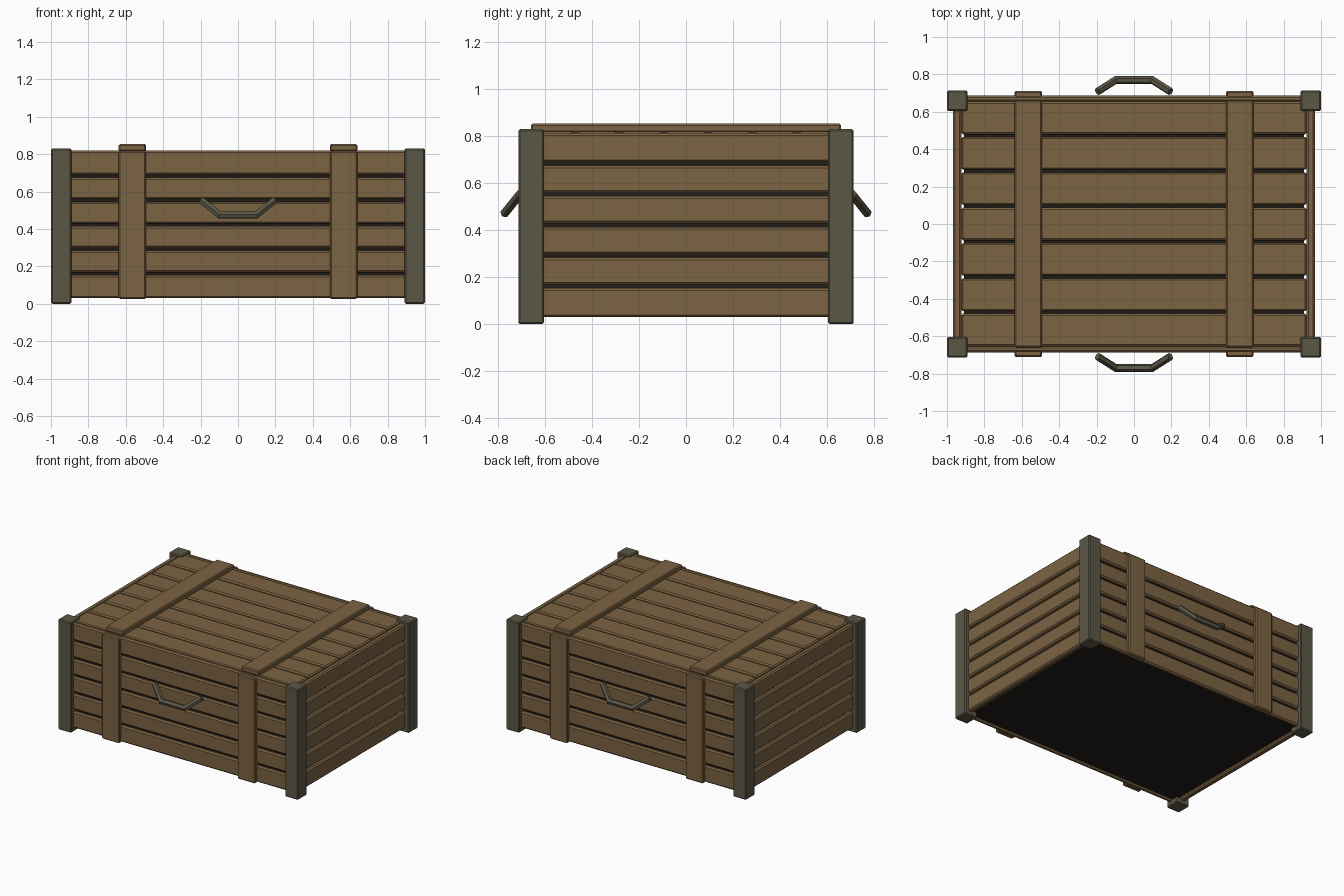
import bpy, bmesh
from mathutils import Vector

if "Cube" in bpy.data.objects:
    bpy.data.objects.remove(bpy.data.objects["Cube"])


def material(name, rgb):
    m = bpy.data.materials.new(name)
    m.diffuse_color = (*rgb, 1)
    m.use_nodes = True
    m.node_tree.nodes["Principled BSDF"].inputs["Base Color"].default_value = m.diffuse_color
    return m


WOOD = material("brown wood", (0.200, 0.125, 0.055))
METAL = material("grey green metal", (0.105, 0.095, 0.062))
DARK = material("dark interior", (0.016, 0.013, 0.010))


def finish(name, bm, mat):
    bmesh.ops.recalc_face_normals(bm, faces=bm.faces[:])
    me = bpy.data.meshes.new(name)
    bm.to_mesh(me)
    bm.free()
    me.materials.append(mat)
    ob = bpy.data.objects.new(name, me)
    bpy.context.collection.objects.link(ob)
    return ob


def box(name, x, y, z, mat, bevel=0.0):
    """Box from (min, max) ranges, with chamfered edges."""
    bm = bmesh.new()
    bmesh.ops.create_cube(bm, size=1)
    for v in bm.verts:
        v.co = Vector([r[0] if c < 0 else r[1] for c, r in zip(v.co, (x, y, z))])
    if bevel:
        bmesh.ops.bevel(bm, geom=bm.edges[:], offset=bevel, segments=1,
                        profile=0.5, affect='EDGES')
    return finish(name, bm, mat)


def span(a, b, sign):
    return tuple(sorted((a * sign, b * sign)))


# dark inner core, closes the gaps and the underside
box("inner_core", (-0.91, 0.91), (-0.65, 0.65), (0.04, 0.798), DARK)

# wall planks, six rows on all four sides
bottom, pitch, gap = 0.03, 0.1305, 0.014
for i in range(6):
    z0 = bottom + i * pitch + (gap / 2 if i else 0)
    z1 = bottom + (i + 1) * pitch - (gap / 2 if i < 5 else 0)
    for s in (-1, 1):
        box("long_wall_plank", (-0.95, 0.95), span(0.653, 0.687, s),
            (z0, z1 + (0.007 if i == 5 else 0)), WOOD, 0.01)
        box("end_wall_plank", span(0.922, 0.967, s), (-0.66, 0.66),
            (z0, z1), WOOD, 0.01)

# seven lid planks
for i in range(7):
    y = (i - 3) * 0.189
    box("lid_plank", (-0.923, 0.923), (y - 0.0875, y + 0.0875),
        (0.79, 0.82), WOOD, 0.009)

# straps over the lid and down the front and back
for sx in (-1, 1):
    xr = (sx * 0.565 - 0.073, sx * 0.565 + 0.073)
    box("lid_strap", xr, (-0.66, 0.66), (0.815, 0.854), WOOD, 0.007)
    for sy in (-1, 1):
        box("wall_strap", xr, span(0.675, 0.711, sy), (0.026, 0.815), WOOD, 0.007)

# corner posts
for sx in (-1, 1):
    for sy in (-1, 1):
        box("corner_post", span(0.89, 1.0, sx), span(0.605, 0.714, sy),
            (0.0, 0.83), METAL, 0.007)

# hanging handles: hexagonal bar bent at two points
for s, name in ((-1, "front_handle"), (1, "back_handle")):
    path = [Vector(p) for p in ((-0.195, s * 0.708, 0.552), (-0.098, s * 0.770, 0.475),
                                (0.098, s * 0.770, 0.475), (0.195, s * 0.708, 0.552))]
    up = Vector((0, s * 0.78, 0.62)).cross(Vector((1, 0, 0))).normalized()
    bm = bmesh.new()
    rings = []
    side = (path[1] - (path[0] + path[3]) / 2)
    side.x = 0
    side.normalize()
    normal = Vector((1, 0, 0)).cross(side)
    hexagon = [(1, 0), (0.5, 0.866), (-0.5, 0.866), (-1, 0), (-0.5, -0.866), (0.5, -0.866)]
    for i, p in enumerate(path):
        a = (path[i] - path[i - 1]).normalized() if i else (path[1] - path[0]).normalized()
        b = (path[i + 1] - path[i]).normalized() if i < 3 else a
        t = (a + b).normalized()
        u = normal.cross(t)
        k = 0.021 / t.dot(b)
        rings.append([bm.verts.new(p + u * (k * c) + normal * (0.021 * d))
                      for c, d in hexagon])
    for r, q in zip(rings, rings[1:]):
        for j in range(6):
            bm.faces.new((r[j], r[(j + 1) % 6], q[(j + 1) % 6], q[j]))
    bm.faces.new(rings[0])
    bm.faces.new(rings[-1])
    finish(name, bm, METAL)
